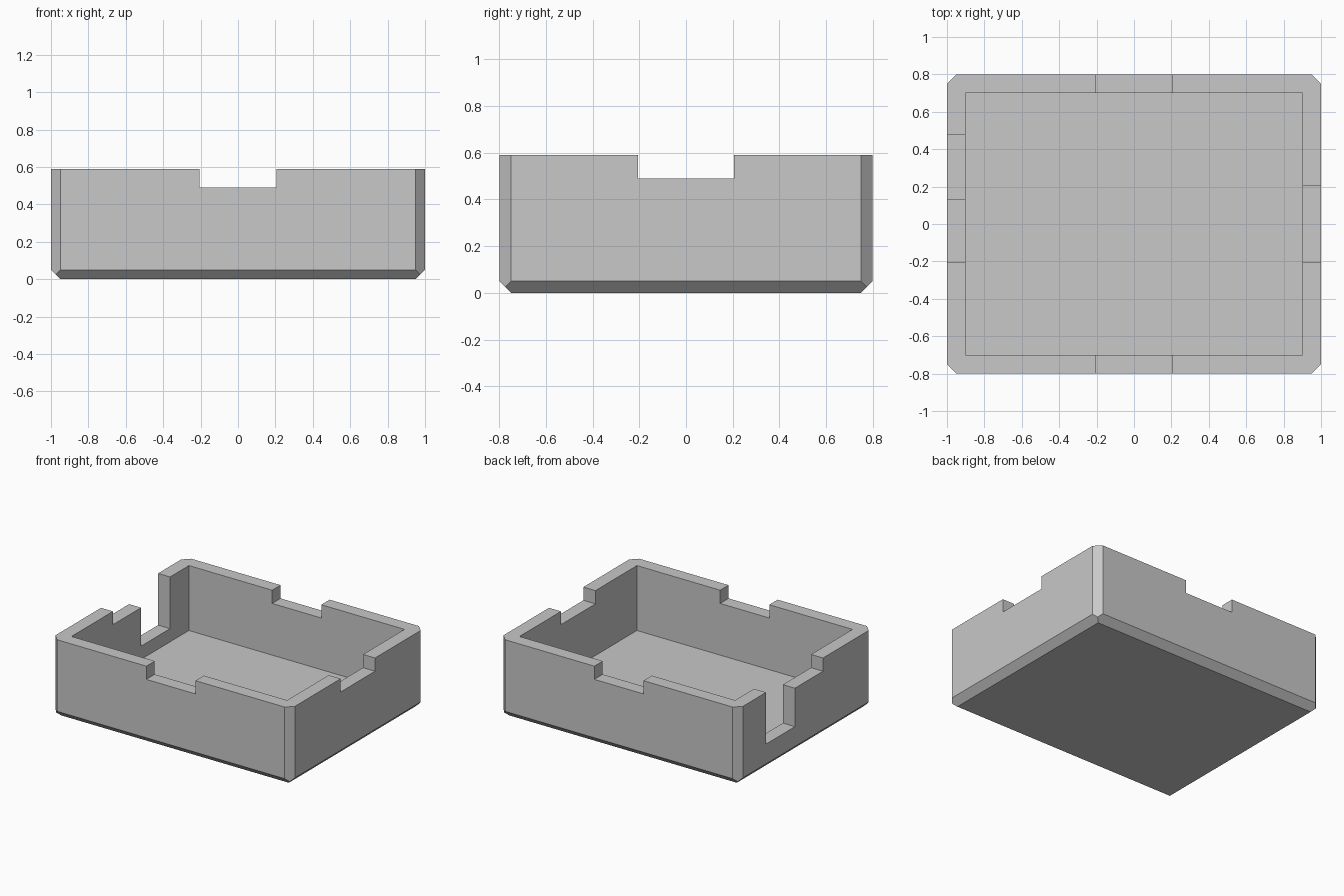
import bpy
import bmesh
from mathutils import Vector, Matrix

cube = bpy.data.objects.get("Cube")
if cube:
    bpy.data.objects.remove(cube, do_unlink=True)

# Overall dimensions
HX, HY, H = 1.0, 0.8, 0.59      # half width, half depth, height
WALL, CHAMFER = 0.1, 0.05
NOTCH, NOTCH_Z = 0.205, 0.49    # half width and floor of the shallow notches

grey = bpy.data.materials.new("light grey plastic")
grey.use_nodes = True
colour = (0.58, 0.58, 0.58, 1)
grey.diffuse_color = colour
grey.node_tree.nodes["Principled BSDF"].inputs["Base Color"].default_value = colour


def box_mesh(lo, hi):
    lo, hi = Vector(lo), Vector(hi)
    bm = bmesh.new()
    bmesh.ops.create_cube(bm, size=1, matrix=Matrix.Translation((lo + hi) / 2)
                          @ Matrix.Diagonal((*(hi - lo), 1)))
    return bm


def make_object(name, bm):
    bmesh.ops.recalc_face_normals(bm, faces=bm.faces)
    mesh = bpy.data.meshes.new(name)
    bm.to_mesh(mesh)
    bm.free()
    mesh.materials.append(grey)
    obj = bpy.data.objects.new(name, mesh)
    bpy.context.collection.objects.link(obj)
    return obj


def slice_off(bm, point, normal):
    bmesh.ops.bisect_plane(bm, geom=bm.verts[:] + bm.edges[:] + bm.faces[:],
                           dist=1e-5, plane_co=point, plane_no=normal,
                           clear_outer=True)
    bmesh.ops.holes_fill(bm, edges=[e for e in bm.edges if e.is_boundary])


def cut(obj, lo, hi):
    cutter = make_object("cutter", box_mesh(lo, hi))
    cutter.hide_render = True
    mod = obj.modifiers.new("cut", 'BOOLEAN')
    mod.operation, mod.solver, mod.object = 'DIFFERENCE', 'EXACT', cutter
    bpy.context.view_layer.objects.active = obj
    bpy.ops.object.modifier_apply(modifier=mod.name)
    bpy.data.objects.remove(cutter, do_unlink=True)


# Block with chamfered upright corners and bottom edges
bm = box_mesh((-HX, -HY, 0), (HX, HY, H))
for s in (-1, 1):
    for t in (-1, 1):
        slice_off(bm, (s * HX, t * (HY - CHAMFER), 0), (s, t, 0))
    slice_off(bm, (s * HX, 0, CHAMFER), (s, 0, -1))
    slice_off(bm, (0, s * HY, CHAMFER), (0, s, -1))
tray = make_object("open_tray", bm)

# Inner pocket
cut(tray, (WALL - HX, WALL - HY, WALL), (HX - WALL, HY - WALL, 1))

# Shallow notch in the middle of each wall
cut(tray, (-NOTCH, -1, NOTCH_Z), (NOTCH, 1, 1))
cut(tray, (-1.2, -NOTCH, NOTCH_Z), (1.2, NOTCH, 1))

# Deep cable slot in one side wall
cut(tray, (-1.2, 0.13, 0.2), (-0.8, 0.475, 1))
